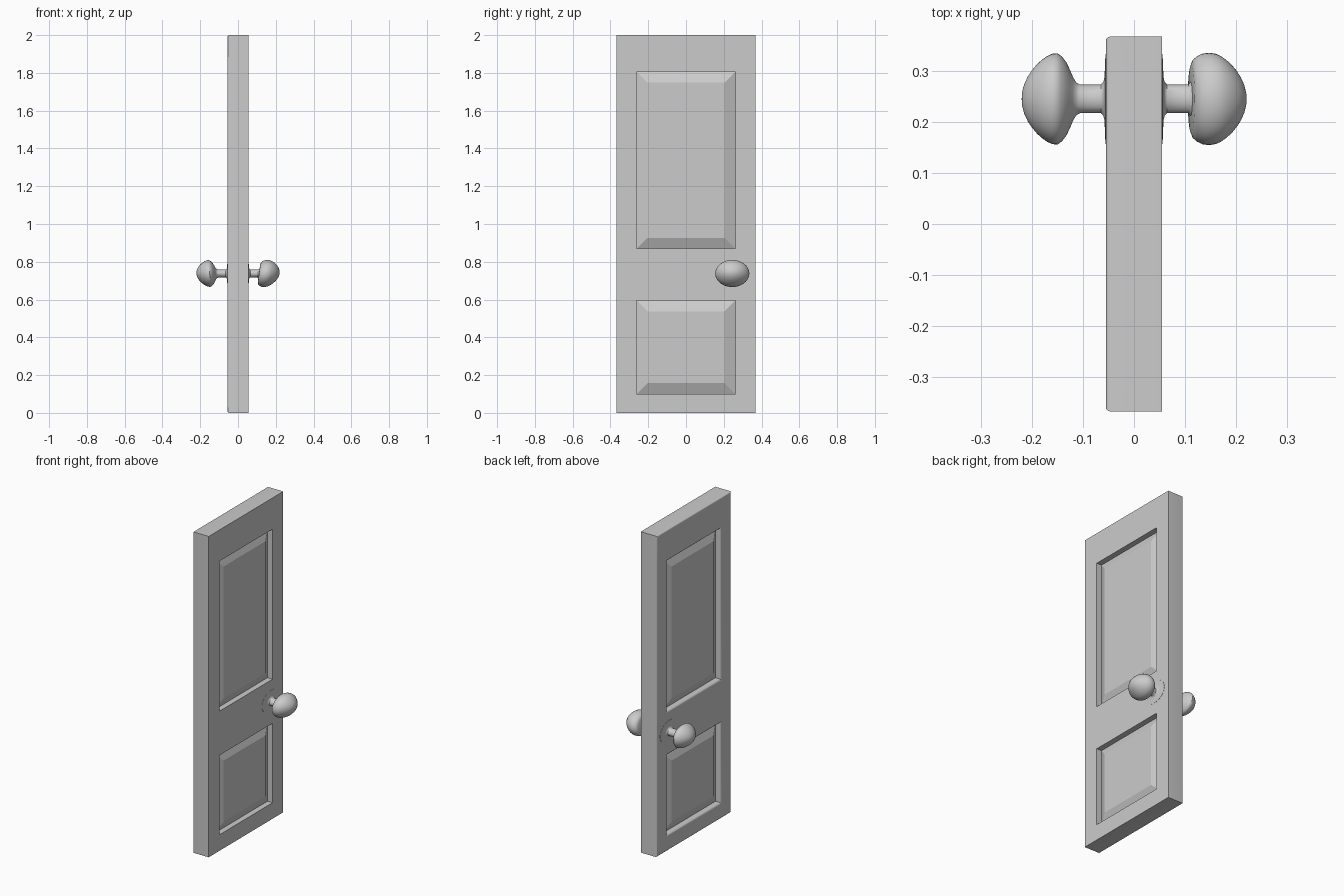
import bpy, bmesh
from math import sin, cos, pi, radians

if "Cube" in bpy.data.objects:
    bpy.data.objects.remove(bpy.data.objects["Cube"])

HALF_T, HALF_W, HEIGHT = 0.055, 0.367, 2.0
PANELS = {1: (0.10, 0.595), 3: (0.87, 1.805)}   # grid row -> bottom, top
ROUND = 0.008


def finish(bm, name, angle):
    bmesh.ops.recalc_face_normals(bm, faces=bm.faces)
    mesh = bpy.data.meshes.new(name)
    bm.to_mesh(mesh)
    bm.free()
    ob = bpy.data.objects.new(name, mesh)
    bpy.context.collection.objects.link(ob)
    bpy.ops.object.select_all(action='DESELECT')
    ob.select_set(True)
    bpy.context.view_layer.objects.active = ob
    bpy.ops.object.shade_smooth_by_angle(angle=radians(angle))
    return ob


def bridge(bm, a, b):
    n = len(a)
    for i in range(n):
        bm.faces.new((a[i], a[(i + 1) % n], b[(i + 1) % n], b[i]))


def door_side(bm, side, grow, border, rings):
    """One door face with two raised panels; returns its outer loop."""
    x = side * HALF_T
    ys = [-HALF_W + border, -0.262 - grow, 0.262 + grow, HALF_W - border]
    zs = [border]
    for lo, hi in PANELS.values():
        zs += [lo - grow, hi + grow]
    zs.append(HEIGHT - border)
    g = [[bm.verts.new((x, y, z)) for y in ys] for z in zs]
    for r in range(5):
        for c in range(3):
            loop = [g[r][c], g[r][c + 1], g[r + 1][c + 1], g[r + 1][c]]
            if c != 1 or r not in PANELS:
                bm.faces.new(loop)
                continue
            # frame moulding, recess wall, sloped margin and field
            signs = ((1, 1), (-1, 1), (-1, -1), (1, -1))
            base = [v.co.copy() for v in loop]
            for inset, depth in rings:
                new = [bm.verts.new((x - side * depth, p.y + sy * inset, p.z + sz * inset))
                       for p, (sy, sz) in zip(base, signs)]
                bridge(bm, loop, new)
                loop = new
            bm.faces.new(loop)
    return (g[0] + [g[r][3] for r in range(1, 5)] + g[5][::-1]
            + [g[r][0] for r in range(4, 0, -1)])


# Door leaf: crisp panels on +x, softened mouldings and corners on -x
bm = bmesh.new()
crisp = [(0.0, 0.035), (0.057, 0.010)]
soft_r = 0.015
soft = [(soft_r * sin(a), soft_r * (1 - cos(a))) for a in (pi / 10 * i for i in range(1, 6))]
soft += [(soft_r, 0.035), (soft_r + 0.057, 0.010)]
front = door_side(bm, 1, 0.0, 0.0, crisp)
loop = door_side(bm, -1, soft_r, ROUND, soft)
start = [v.co.copy() for v in loop]
for i in range(1, 6):
    a = pi / 10 * i
    out, dx = ROUND * sin(a), ROUND * (1 - cos(a))
    new = []
    for p in start:
        y = p.y + (out if p.y > 0.35 else -out if p.y < -0.35 else 0)
        z = p.z + (out if p.z > 1.98 else -out if p.z < 0.02 else 0)
        new.append(bm.verts.new((p.x + dx, y, z)))
    bridge(bm, loop, new)
    loop = new
bridge(bm, loop, front)
finish(bm, "door_leaf", 20)


def knob(name, side, profile, lean):
    """Oval knob turned about the x axis; profile is (distance from centre, radius)."""
    bm = bmesh.new()
    n, prev = 40, None
    for x, r in profile:
        ring = []
        for i in range(n):
            a = 2 * pi * i / n
            z = 0.79 * r * sin(a)
            ring.append(bm.verts.new((side * (x + lean * z * (x > 0.1)),
                                      0.245 + r * cos(a), 0.738 + z)))
        if prev:
            bridge(bm, prev, ring)
        prev = ring
    tip = bm.verts.new((side * (profile[-1][0] + 0.001), 0.245, 0.738))
    for i in range(n):
        bm.faces.new((prev[i], prev[(i + 1) % n], tip))
    finish(bm, name, 40)


# Stem with flared rosette, shared by both knobs
stem = [(0.050, 0.09), (0.056, 0.088), (0.057, 0.06), (0.058, 0.042), (0.060, 0.033),
        (0.065, 0.028)]
crown = [(0.160, 0.0885), (0.170, 0.084), (0.180, 0.077), (0.190, 0.068), (0.200, 0.056),
         (0.208, 0.044), (0.215, 0.029), (0.219, 0.014)]
knob("knob_right", 1, stem + [(0.106, 0.028), (0.111, 0.033), (0.112, 0.066), (0.116, 0.077),
     (0.124, 0.084), (0.135, 0.089), (0.147, 0.0905)] + crown, 0.13)
knob("knob_left", -1, stem + [(0.106, 0.028), (0.113, 0.032), (0.119, 0.042), (0.125, 0.056),
     (0.132, 0.071), (0.141, 0.083), (0.150, 0.0895)] + crown, 0.05)
